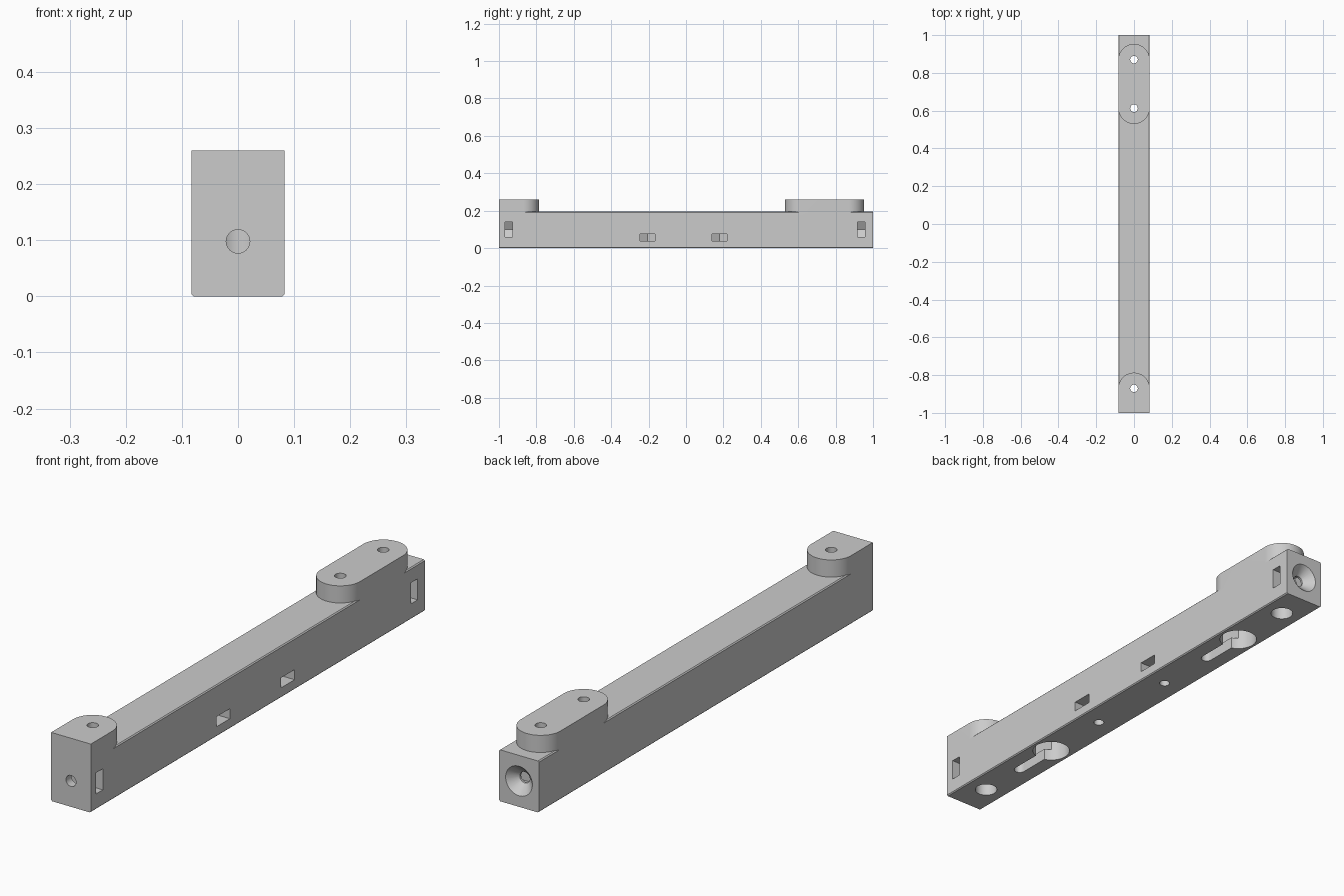
import bpy, bmesh, math
from mathutils import Matrix, Vector

if "Cube" in bpy.data.objects:
    bpy.data.objects.remove(bpy.data.objects["Cube"])

W = 0.083          # half width of the bar
BAR_TOP = 0.195
BOSS_TOP = 0.26

grey = bpy.data.materials.new("light grey")
grey.diffuse_color = (0.6, 0.6, 0.6, 1)
grey.use_nodes = True
grey.node_tree.nodes["Principled BSDF"].inputs["Base Color"].default_value = grey.diffuse_color


def make(name, bm):
    bmesh.ops.recalc_face_normals(bm, faces=bm.faces)
    me = bpy.data.meshes.new(name)
    bm.to_mesh(me)
    bm.free()
    ob = bpy.data.objects.new(name, me)
    bpy.context.collection.objects.link(ob)
    me.materials.append(grey)
    return ob


def prism(name, pts, z0, z1, matrix=None):
    """Extrude an xy outline from z0 to z1, then place it."""
    bm = bmesh.new()
    face = bm.faces.new([bm.verts.new((x, y, z0)) for x, y in pts])
    out = bmesh.ops.extrude_face_region(bm, geom=[face])
    verts = [v for v in out["geom"] if isinstance(v, bmesh.types.BMVert)]
    bmesh.ops.translate(bm, vec=(0, 0, z1 - z0), verts=verts)
    if matrix:
        bm.transform(matrix)
    return make(name, bm)


def arc(cy, r, a0, a1, n):
    return [(r * math.cos(math.radians(a0 + (a1 - a0) * i / n)),
             cy + r * math.sin(math.radians(a0 + (a1 - a0) * i / n)))
            for i in range(n + 1)]


def slot(y0, y1, r, n=24):
    return arc(y0, r, 180, 360, n) + arc(y1, r, 0, 180, n)


def cone(name, r1, r2, start, end, n=48):
    """Round cutter between two points."""
    a, b = Vector(start), Vector(end)
    rot = (b - a).to_track_quat('Z', 'Y').to_matrix().to_4x4()
    bm = bmesh.new()
    bmesh.ops.create_cone(bm, cap_ends=True, segments=n, radius1=r1, radius2=r2,
                          depth=(b - a).length,
                          matrix=Matrix.Translation((a + b) / 2) @ rot)
    return make(name, bm)


def combine(target, tool, op):
    mod = target.modifiers.new(tool.name, 'BOOLEAN')
    mod.operation, mod.object, mod.solver = op, tool, 'EXACT'
    bpy.context.view_layer.objects.active = target
    bpy.ops.object.modifier_apply(modifier=mod.name)
    bpy.data.objects.remove(tool)


# Long bar with slightly eased lengthwise edges
c = 0.004
section = [(-W, c), (-W + c, 0), (W - c, 0), (W, c),
           (W, BAR_TOP - c), (W - c, BAR_TOP), (-W + c, BAR_TOP), (-W, BAR_TOP - c)]
to_y = Matrix(((1, 0, 0, 0), (0, 0, 1, 0), (0, 1, 0, 0), (0, 0, 0, 1)))
body = prism("mounting_bar", section, -1, 1, to_y)

# Raised bosses on top
front = [(-W, -1), (W, -1)] + arc(-0.87, W, 0, 180, 40)
combine(body, prism("front_boss", front, 0.15, BOSS_TOP), 'UNION')
combine(body, prism("rear_boss", slot(0.613, 0.87, W, 40), 0.15, BOSS_TOP), 'UNION')

# Keyhole hangers underneath: entry hole, narrow slot, wider hidden channel
for y in (-0.487, 0.613):
    combine(body, cone("keyhole_entry", 0.069, 0.069, (0, y, -0.05), (0, y, 0.11)), 'DIFFERENCE')
    combine(body, prism("keyhole_slot", slot(y - 0.185, y, 0.021), -0.05, 0.08), 'DIFFERENCE')
    combine(body, prism("keyhole_channel", slot(y - 0.185, y, 0.045), 0.045, 0.105), 'DIFFERENCE')

# Vertical screw holes through the bosses
for y in (-0.87, 0.613, 0.87):
    combine(body, cone("screw_hole", 0.02, 0.02, (0, y, 0.05), (0, y, 0.4)), 'DIFFERENCE')
for y in (-0.87, 0.87):
    combine(body, cone("head_recess", 0.041, 0.041, (0, y, -0.05), (0, y, 0.16)), 'DIFFERENCE')

# Nut pockets open on the right side, with a pointed hexagonal inner end
h = 0.04
R = h / math.cos(math.radians(30))
nut = [(-R, 0), (-R / 2, -h), (0.15, -h), (0.15, h), (-R / 2, h)]
for y in (-0.207, 0.18):
    combine(body, prism("flat_nut_pocket", nut, 0.038, 0.076, Matrix.Translation((0, y, 0))), 'DIFFERENCE')
    combine(body, cone("nut_bolt_hole", 0.019, 0.019, (0, y, -0.05), (0, y, 0.12)), 'DIFFERENCE')
for y in (-0.948, 0.937):
    place = Matrix.Translation((0, y, 0.099)) @ to_y
    combine(body, prism("upright_nut_pocket", nut, -0.02, 0.02, place), 'DIFFERENCE')

# End bolt holes, the rear one countersunk
for s in (-1, 1):
    combine(body, cone("end_hole", 0.021, 0.021, (0, s * 1.1, 0.098), (0, s * 0.86, 0.098)), 'DIFFERENCE')
combine(body, cone("countersink", 0.066, 0.021, (0, 1.01, 0.098), (0, 0.965, 0.098)), 'DIFFERENCE')

# Smooth round walls, sharp edges
bpy.ops.object.select_all(action='DESELECT')
body.select_set(True)
bpy.context.view_layer.objects.active = body
bpy.ops.object.shade_smooth_by_angle(angle=math.radians(30))
